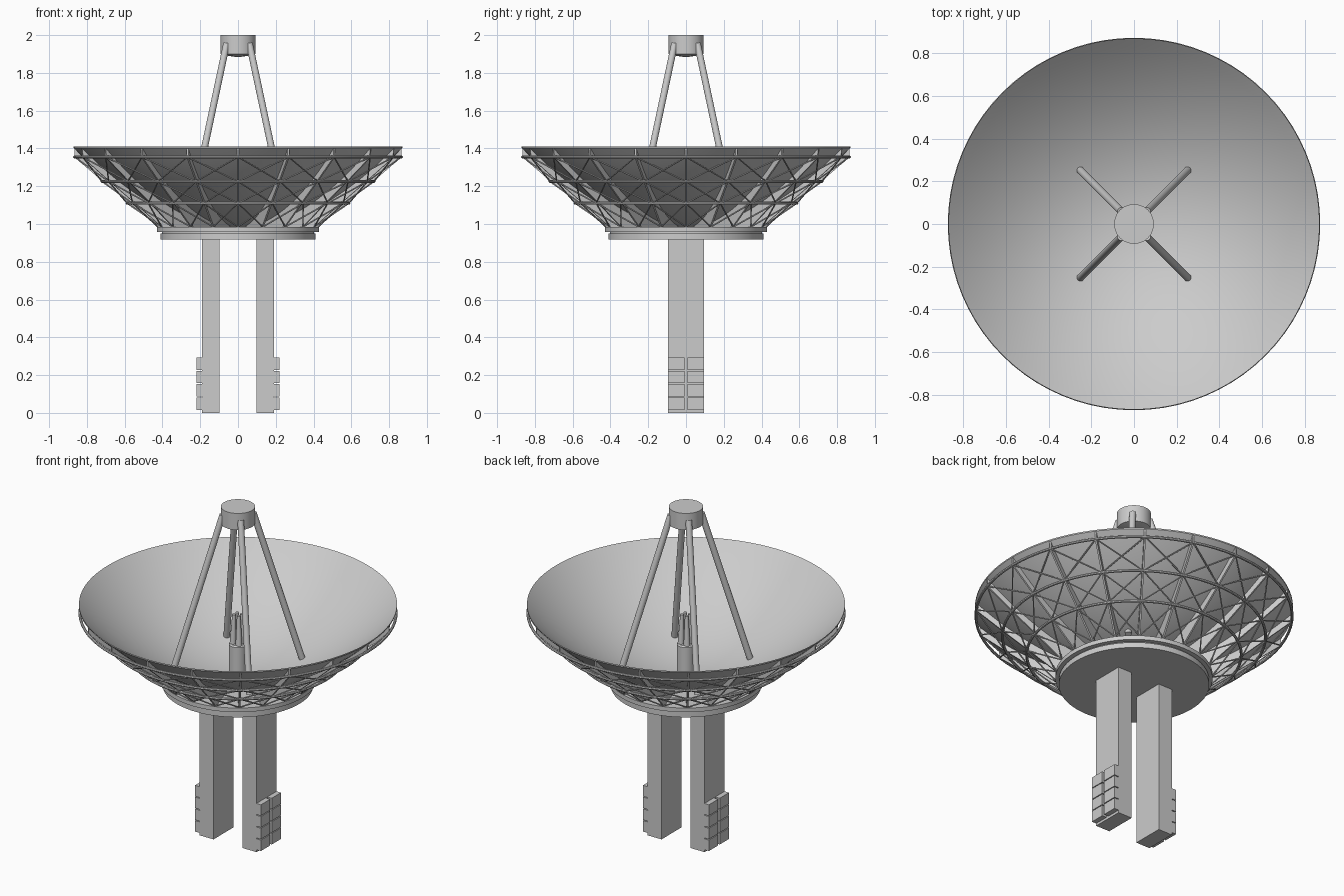
import bpy, bmesh, math
from mathutils import Vector, Matrix

if "Cube" in bpy.data.objects:
    bpy.data.objects.remove(bpy.data.objects["Cube"])

RIBS = 20
R_RIM, Z_RIM, Z_BOWL = 0.87, 1.41, 0.985
K = (Z_RIM - Z_BOWL) / R_RIM ** 2


def bowl_z(r):
    return Z_BOWL + K * r * r


def polar(r, a, z):
    return Vector((r * math.cos(a), r * math.sin(a), z))


def finish(name, bm, smooth=True):
    bmesh.ops.recalc_face_normals(bm, faces=bm.faces)
    me = bpy.data.meshes.new(name)
    bm.to_mesh(me)
    bm.free()
    ob = bpy.data.objects.new(name, me)
    bpy.context.collection.objects.link(ob)
    if smooth:
        bpy.ops.object.select_all(action='DESELECT')
        ob.select_set(True)
        bpy.context.view_layer.objects.active = ob
        bpy.ops.object.shade_smooth_by_angle(angle=math.radians(35))
    return ob


def lathe(name, profile, steps=80):
    bm = bmesh.new()
    vs = [bm.verts.new((r, 0, z)) for r, z in profile]
    edges = [bm.edges.new(p) for p in zip(vs, vs[1:])]
    bmesh.ops.spin(bm, geom=vs + edges, cent=(0, 0, 0), axis=(0, 0, 1),
                   angle=2 * math.pi, steps=steps)
    bmesh.ops.remove_doubles(bm, verts=bm.verts, dist=1e-5)
    return finish(name, bm)


def bars(name, segments, r1, r2=None, sides=6):
    bm = bmesh.new()
    for a, b in segments:
        d = b - a
        m = Matrix.Translation((a + b) / 2) @ d.to_track_quat('Z', 'Y').to_matrix().to_4x4()
        bmesh.ops.create_cone(bm, cap_ends=True, segments=sides, radius1=r1,
                              radius2=r1 if r2 is None else r2, depth=d.length, matrix=m)
    return finish(name, bm)


def boxes(name, bounds):
    bm = bmesh.new()
    for lo, hi in bounds:
        lo, hi = Vector(lo), Vector(hi)
        m = Matrix.Translation((lo + hi) / 2) @ Matrix.Diagonal((*(hi - lo), 1))
        bmesh.ops.create_cube(bm, size=1, matrix=m)
    return finish(name, bm, False)


# Reflector bowl: thin parabolic shell
N = 20
radii = [R_RIM * i / N for i in range(N + 1)]
inner = [(r, bowl_z(r)) for r in radii]
outer = [(r, bowl_z(r) - 0.008) for r in reversed(radii)]
lathe("reflector_bowl", inner + outer, 96)

# Mounting base: lower disk, groove and upper flange
lathe("base_disk", [(0, .918), (.411, .918), (.411, .95), (.403, .95), (.403, .958),
                    (.43, .958), (.43, .983), (0, .983)])

# Radial rib plates filling the space between bowl and truss
bm = bmesh.new()
top = [(r, bowl_z(r) - 0.004) for r in [0.867 - 0.0717 * i for i in range(11)]]
outline = [(.15, .98), (.42, .98), (.575, 1.11), (.715, 1.225), (.865, 1.352)] + top
for i in range(RIBS):
    rot = Matrix.Rotation(2 * math.pi * i / RIBS, 3, 'Z')
    sides = [[bm.verts.new(rot @ Vector((r, y, z))) for r, z in outline] for y in (-.005, .005)]
    for s in sides:
        bm.faces.new(s)
    n = len(outline)
    for j in range(n):
        k = (j + 1) % n
        bm.faces.new((sides[0][j], sides[0][k], sides[1][k], sides[1][j]))
finish("radial_ribs", bm, False)

# Hoop rings around the truss
levels = [(.425, .985), (.587, 1.11), (.72, 1.225), (.865, 1.355)]
for i, (r, z) in enumerate(levels[1:]):
    bpy.ops.mesh.primitive_torus_add(major_radius=r, minor_radius=.008, major_segments=80,
                                     minor_segments=8, location=(0, 0, z))
    ring = bpy.context.object
    ring.name = f"truss_ring_{i + 1}"
    bpy.ops.object.shade_smooth_by_angle()

# Crossed braces between neighbouring ribs
braces = []
for (r0, z0), (r1, z1) in zip(levels, levels[1:]):
    for i in range(RIBS):
        a, b = 2 * math.pi * i / RIBS, 2 * math.pi * (i + 1) / RIBS
        braces.append((polar(r0, a, z0), polar(r1, b, z1)))
        braces.append((polar(r0, b, z0), polar(r1, a, z1)))
bars("cross_braces", braces, .004)

# Four struts carrying the upper reflector housing
diagonals = [math.pi / 4 + math.pi / 2 * i for i in range(4)]
bars("support_struts", [(polar(.363, a, 1.03), polar(.085, a, 1.955)) for a in diagonals],
     .018, sides=20)
lathe("upper_reflector", [(0, 2.0), (.093, 2.0), (.093, 1.9), (.05, 1.89), (0, 1.883)], 48)

# Central feed pedestal with four tapered horns
lathe("feed_pedestal", [(0, .97), (.05, .97), (.05, 1.17), (.043, 1.178), (0, 1.178)], 32)
bars("feed_horns", [(polar(.028, a, 1.17), polar(.022, a, 1.35)) for a in diagonals],
     .019, .010, sides=16)

# Pair of legs, each with a 2 x 4 stack of outer blocks
for side, s in (("left", -1), ("right", 1)):
    def span(x0, x1):
        return sorted((s * x0, s * x1))
    x0, x1 = span(.097, .19)
    boxes(f"{side}_leg", [((x0, -.095, 0), (x1, .095, .93))])
    x0, x1 = span(.188, .22)
    blocks = []
    for row in range(4):
        z = .015 + .071 * row
        for y0, y1 in ((-.096, -.008), (.008, .096)):
            blocks.append(((x0, y0, z), (x1, y1, z + .066)))
    boxes(f"{side}_leg_blocks", blocks)
